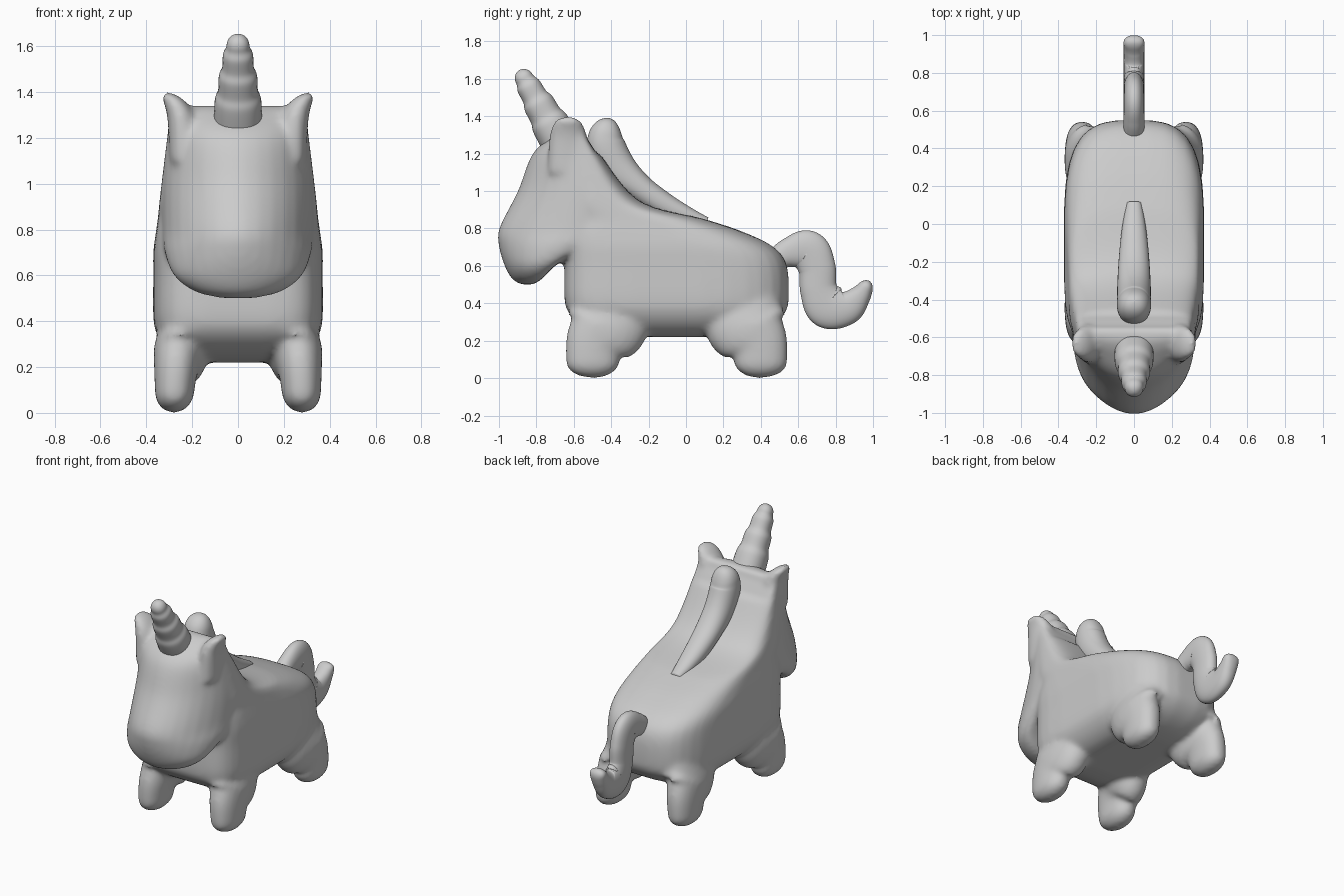
import bpy
import bmesh
from math import cos, sin, pi, copysign, sqrt
from mathutils import Vector

old = bpy.data.objects.get("Cube")
if old:
    bpy.data.objects.remove(old, do_unlink=True)

grey = bpy.data.materials.new("plain grey")
grey.use_nodes = True
grey.diffuse_color = (.6, .6, .6, 1)
grey.node_tree.nodes["Principled BSDF"].inputs["Base Color"].default_value = grey.diffuse_color


def resample(rows, steps=12):
    """Pass a smooth curve through the rows, treating every column alike."""
    points = [Vector(row) for row in rows]
    padded = [points[0], *points, points[-1]]
    result = []
    for a, b, c, d in zip(padded, padded[1:], padded[2:], padded[3:]):
        for i in range(steps):
            t = i / steps
            bend = (c - a) * t + (2*a - 5*b + 4*c - d) * t**2 + (3*b - a - 3*c + d) * t**3
            result.append(b + bend / 2)
    return result + [points[-1]]


def outline(front, back, count=32):
    """Unit rounded-box outline whose two halves may differ in squareness."""
    result = []
    for i in range(count):
        angle = 2 * pi * (i + .5) / count
        c, s = cos(angle), sin(angle)
        power = 2 / (back if s > 0 else front)
        result.append((copysign(abs(c) ** power, c), copysign(abs(s) ** power, s)))
    return result


def skin(bm, rings):
    """Bridge consecutive rings and cap both ends."""
    loops = [[bm.verts.new(point) for point in ring] for ring in rings]
    for low, high in zip(loops, loops[1:]):
        for i in range(len(low)):
            bm.faces.new((low[i - 1], low[i], high[i], high[i - 1]))
    bm.faces.new(loops[0])
    bm.faces.new(loops[-1])


def stack(bm, rows, front, back, middle):
    """Loft level slices: height, half width, front limit, back limit."""
    rings = []
    for z, half, y0, y1 in (tuple(row) for row in resample(rows)):
        centre = y0 + (y1 - y0) * middle
        rings.append([(half * u, centre + v * (y1 - centre if v > 0 else centre - y0), z)
                      for u, v in outline(front, back)])
    skin(bm, rings)


def limb(bm, rows):
    """Sweep a section with a domed end: x, y, z, half width, half thickness."""
    path = [tuple(row) for row in resample(rows)]
    end = Vector(path[-1][:3])
    rings = []
    for k, (x, y, z, wide, thick) in enumerate(path):
        before, after = path[max(k - 1, 0)], path[min(k + 1, len(path) - 1)]
        normal = Vector((0, before[2] - after[2], after[1] - before[1])).normalized()
        centre = Vector((x, y, z))
        gap = max(0, 1 - (end - centre).length / min(wide, thick))
        dome = max(.1, sqrt(1 - gap * gap))
        rings.append([centre + Vector((wide * u * dome, 0, 0)) + normal * thick * v * dome
                      for u, v in outline(2.2, 2.2)])
    skin(bm, rings)


def finish(name, bm):
    bmesh.ops.recalc_face_normals(bm, faces=bm.faces)
    mesh = bpy.data.meshes.new(name)
    bm.to_mesh(mesh)
    bm.free()
    mesh.materials.append(grey)
    mesh.shade_smooth()
    obj = bpy.data.objects.new(name, mesh)
    bpy.context.collection.objects.link(obj)
    return obj


# Torso: rounded belly, then a back that slopes up into the neck
bm = bmesh.new()
belly = []
for i in range(5):
    angle = i * pi / 8
    swell = sin(angle)
    belly.append((.42 - .2 * cos(angle), .17 + .2 * swell, -.3 - .35 * swell, .25 + .3 * swell))
stack(bm, belly + [(.6, .37, -.65, .54), (.7, .37, -.65, .47), (.78, .36, -.64, .31),
                   (.85, .35, -.6, .1), (.95, .34, -.6, -.25), (1.2, .31, -.6, -.46)],
      front=5, back=3.2, middle=.5)

# Head tapering to a broad rounded muzzle, with a flat crown
stack(bm, [(.5, .07, -.88, -.82), (.53, .19, -.93, -.77), (.6, .28, -.97, -.7),
           (.7, .32, -1, -.55), (.8, .33, -1, -.4), (1, .33, -.9, -.4),
           (1.2, .31, -.82, -.48), (1.3, .3, -.7, -.54), (1.34, .28, -.62, -.55)],
      front=1.9, back=6, middle=.8)

# Legs flaring into the belly, and ears, mirrored left and right
leg = [(.2, -.42, .45, .12, .18), (.24, -.42, .29, .125, .22),
       (.27, -.49, .18, .095, .155), (.28, -.5, 0, .08, .14)]
rear_leg = [(x, -y - .1, *rest) for x, y, *rest in leg]
ear = [(.24, -.62, 1.1, .06, .12), (.25, -.63, 1.3, .06, .1), (.31, -.63, 1.4, .035, .06)]
for side in (1, -1):
    for part in (leg, rear_leg, ear):
        limb(bm, [(side * x, *rest) for x, *rest in part])

# Fuse the overlapping parts into one soft skin
body = finish("body", bm)
fuse = body.modifiers.new("fuse", 'REMESH')
fuse.mode = 'VOXEL'
fuse.voxel_size = .014
fuse.use_smooth_shade = True
soften = body.modifiers.new("soften", 'SMOOTH')
soften.iterations = 16

# Horn in four soft shrinking steps, leaning forward
bm = bmesh.new()
base, tip = Vector((0, -.675, 1.27)), Vector((0, -.91, 1.68))
horn = []
for step in range(4):
    for part in (0, .6):
        radius = .105 - .018 * step - .006 * part
        horn.append((*base.lerp(tip, ((step + part) / 4) ** .8), radius, radius))
limb(bm, horn)
finish("horn", bm)

# Mane down the back of the neck
bm = bmesh.new()
mane = [(.11, .83, .03), (0, .87, .05), (-.12, .93, .065), (-.25, 1.02, .075),
        (-.37, 1.13, .1), (-.43, 1.26, .1), (-.41, 1.39, .06)]
limb(bm, [(0, y, z, min(r + .01, .09), r) for y, z, r in mane])
finish("mane", bm)

# Flat wavy tail
bm = bmesh.new()
tail = [(.45, .62, .05), (.55, .67, .08), (.65, .68, .11), (.7, .59, .1), (.71, .47, .1),
        (.76, .385, .12), (.86, .38, .095), (.93, .44, .06), (.98, .52, .03)]
limb(bm, [(0, y, z, .055, r) for y, z, r in tail])
finish("tail", bm)
